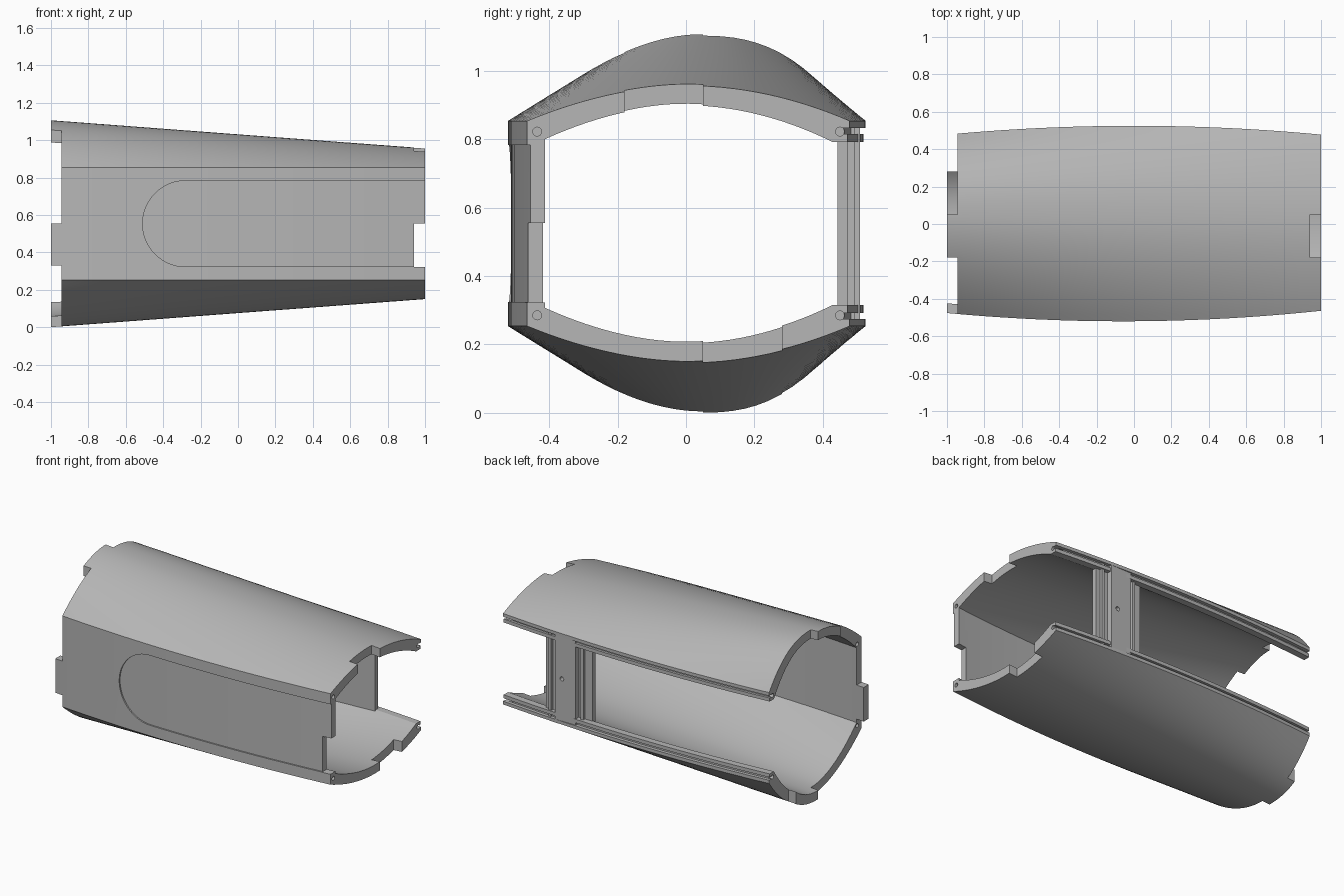
import bpy, bmesh, math
from mathutils import Matrix

cube = bpy.data.objects.get("Cube")
if cube:
    bpy.data.objects.remove(cube, do_unlink=True)

TOP = 1.107          # overall height, shell mirrors about half of it
CORNER = 0.8535      # height of the upper side edges

grey = bpy.data.materials.new("plain grey")
grey.use_nodes = True
grey.diffuse_color = (0.47, 0.47, 0.47, 1)
grey.node_tree.nodes["Principled BSDF"].inputs["Base Color"].default_value = (0.47, 0.47, 0.47, 1)


def make(name, bm):
    bmesh.ops.recalc_face_normals(bm, faces=bm.faces)
    mesh = bpy.data.meshes.new(name)
    bm.to_mesh(mesh)
    bm.free()
    mesh.materials.append(grey)
    ob = bpy.data.objects.new(name, mesh)
    bpy.context.collection.objects.link(ob)
    return ob


def loft(name, sections):
    """Skin equal-length closed sections and cap both ends."""
    bm = bmesh.new()
    rings = [[bm.verts.new(p) for p in s] for s in sections]
    for a, b in zip(rings, rings[1:]):
        for i in range(len(a)):
            j = (i + 1) % len(a)
            bm.faces.new((a[i], a[j], b[j], b[i]))
    bm.faces.new(rings[0])
    bm.faces.new(rings[-1])
    return make(name, bm)


def box(name, x, y, z):
    ring = [(y[0], z[0]), (y[1], z[0]), (y[1], z[1]), (y[0], z[1])]
    return loft(name, [[(px, *p) for p in ring] for px in x])


def rod(name, radius, length, place):
    bm = bmesh.new()
    bmesh.ops.create_cone(bm, cap_ends=True, segments=16, radius1=radius,
                          radius2=radius, depth=length, matrix=place)
    return make(name, bm)


def cut(target, cutters):
    for c in cutters:
        m = target.modifiers.new("cut", 'BOOLEAN')
        m.operation, m.solver, m.object = 'DIFFERENCE', 'EXACT', c
    bpy.context.view_layer.update()
    done = bpy.data.meshes.new_from_object(
        target.evaluated_get(bpy.context.evaluated_depsgraph_get()))
    target.modifiers.clear()
    target.data = done
    for c in cutters:
        bpy.data.objects.remove(c, do_unlink=True)


def front_y(x):
    return -0.52 + 0.05 * x * x + 0.006 * x


def back_y(x):
    return 0.525 - 0.047 * x * x


def arch(x, y0, y1, z0, z1, n=28):
    """Lopsided arch from the front edge to the back edge."""
    k = (1 - x) / 2
    rise, peak = 0.103 + 0.15 * k, 0.04 * k
    pts = []
    for i in range(n + 1):
        u = i / n
        y = y0 + (y1 - y0) * u
        t = (peak - y) / (peak - y0) if y < peak else (y - peak) / (y1 - peak)
        power = 1.85 if y < peak else 2 + 0.55 * k
        base = z0 + (z1 - z0) * u
        pts.append((y, base + rise * (1 - t ** power)))
    return pts


def shell_section(x):
    f, b = front_y(x), back_y(x)
    upper = arch(x, f, b, CORNER, CORNER)
    # grooved rail along the open back
    upper += [(b, 0.832), (b - 0.022, 0.832), (b - 0.022, 0.815),
              (b - 0.006, 0.815), (b - 0.006, 0.792)]
    upper += reversed(arch(x, f + 0.052, b - 0.05, 0.80, 0.792))
    lower = [(y, TOP - z) for y, z in reversed(upper)]
    return [(x, y, z) for y, z in upper + lower]


# main shell
steps = [-1 + i / 10 for i in range(21)]
shell = loft("shell", [shell_section(x) for x in steps])

# end joints: tabs at the wide end, matching notches at the narrow end
wide, narrow = (-1.1, -0.945), (0.94, 1.1)
cutters = [
    box("cut", wide, (-0.7, -0.18), (0.555, 1.3)),
    box("cut", wide, (0.05, 0.7), (0.555, 1.3)),
    box("cut", wide, (-0.7, 0.05), (-0.2, 0.33)),
    box("cut", wide, (0.28, 0.7), (-0.2, 0.56)),
    box("cut", narrow, (-0.18, 0.05), (0.7, 1.3)),
    box("cut", narrow, (0.05, 0.28), (-0.2, 0.4)),
    box("cut", narrow, (-0.7, -0.3), (0.322, 0.555)),
]

# shallow round-ended pocket in the front wall
radius, centre = 0.23, -0.28
slot_x = [centre - radius * math.cos(math.radians(a)) for a in range(3, 91, 6)]
slot_x += [centre] + [x for x in steps if x > centre + 0.01] + [1.05]
slot = []
for x in slot_x:
    h = math.sqrt(max(radius ** 2 - min(0, x - centre) ** 2, 0))
    f = front_y(x)
    slot.append([(x, f - 0.05, TOP / 2 - h), (x, f + 0.009, TOP / 2 - h),
                 (x, f + 0.009, TOP / 2 + h), (x, f - 0.05, TOP / 2 + h)])
cutters.append(loft("cut", slot))

# pin holes in the four corners of both ends
for x in (-0.93, 1):
    for y in (-0.435, 0.45):
        for z in (0.285, TOP - 0.285):
            place = Matrix.Translation((x, y, z)) @ Matrix.Rotation(math.pi / 2, 4, 'Y')
            cutters.append(rod("cut", 0.013, 0.16, place))
cut(shell, cutters)

# upright post across the open back
low, high = 0.275, TOP - 0.275
box("post_frame", (0.35, 0.69), (0.443, 0.474), (low, high))
panel = box("post_panel", (0.45, 0.60), (0.45, 0.508), (low - 0.006, high + 0.006))
cut(panel, [rod("cut", 0.014, 0.1, Matrix.Translation((0.55, 0.51, TOP / 2))
                @ Matrix.Rotation(math.pi / 2, 4, 'X'))])
for name, x in (("post_rib_inner", (0.405, 0.425)), ("post_rib_outer", (0.64, 0.66))):
    box(name, x, (0.46, 0.492), (low, high))

# smooth the curved skin, keep the edges crisp
bpy.ops.object.select_all(action='DESELECT')
shell.select_set(True)
bpy.context.view_layer.objects.active = shell
bpy.ops.object.shade_smooth_by_angle(angle=math.radians(25))
